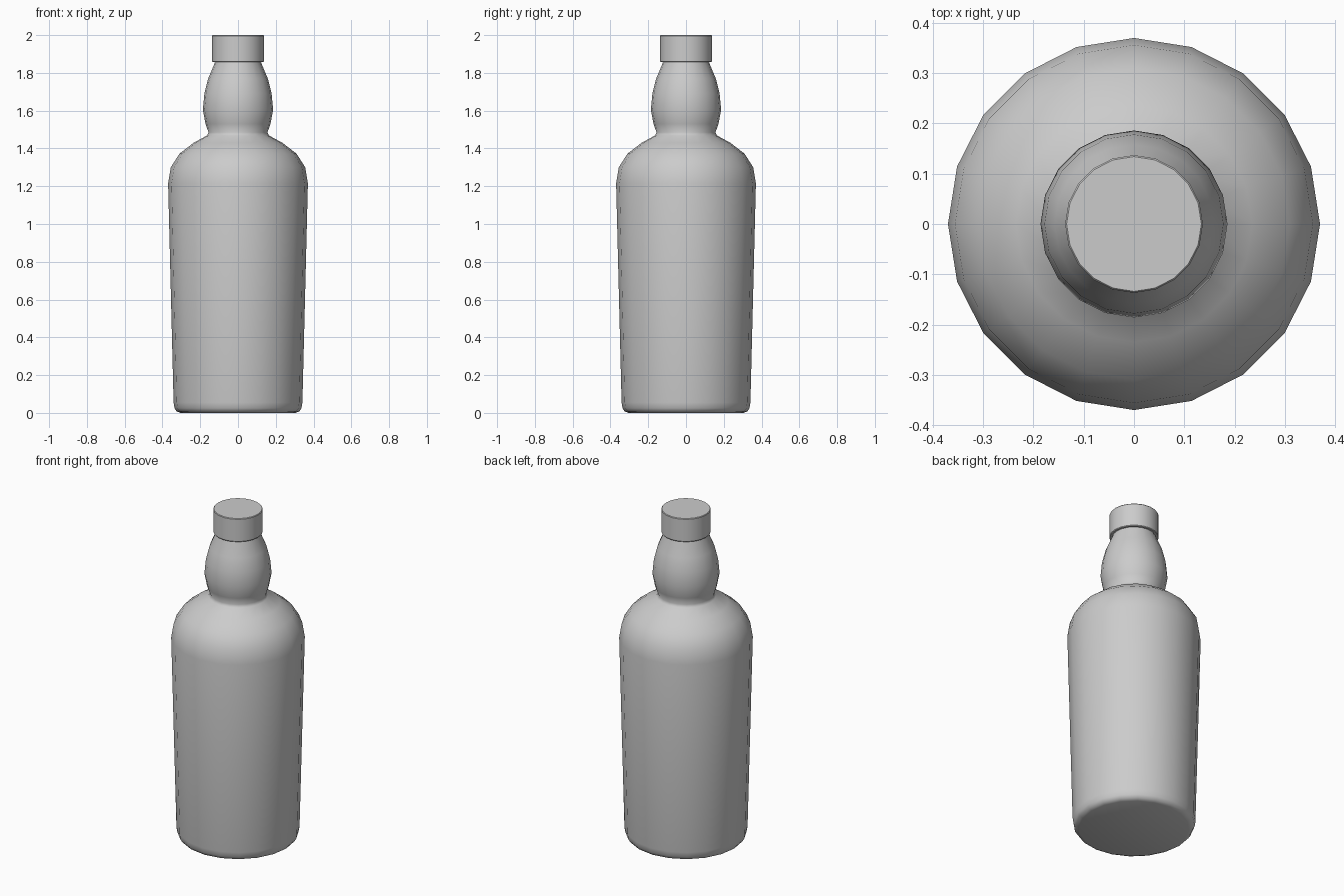
import bpy, bmesh
from math import cos, sin, pi, radians

if "Cube" in bpy.data.objects:
    bpy.data.objects.remove(bpy.data.objects["Cube"])

SIDES = 20


def lathe(name, profile, angle):
    """Revolve (radius, z) points around z and close both ends."""
    bm = bmesh.new()
    rings = [[bm.verts.new((r * cos(2 * pi * i / SIDES), r * sin(2 * pi * i / SIDES), z))
              for i in range(SIDES)] for r, z in profile]
    for low, high in zip(rings, rings[1:]):
        for i in range(SIDES):
            j = (i + 1) % SIDES
            bm.faces.new((low[i], low[j], high[j], high[i]))
    bm.faces.new(rings[0][::-1])
    bm.faces.new(rings[-1])
    mesh = bpy.data.meshes.new(name)
    bm.to_mesh(mesh)
    bm.free()
    obj = bpy.data.objects.new(name, mesh)
    bpy.context.collection.objects.link(obj)
    bpy.ops.object.select_all(action='DESELECT')
    obj.select_set(True)
    bpy.context.view_layer.objects.active = obj
    bpy.ops.object.shade_smooth_by_angle(angle=radians(angle))
    return obj


# Glass: base, tapered body, shoulder and bulbous neck
lathe("bottle_body", [
    (0.305, 0.0), (0.325, 0.008), (0.336, 0.025), (0.341, 0.055),
    (0.370, 1.215), (0.356, 1.30), (0.31, 1.372), (0.235, 1.43),
    (0.165, 1.468), (0.156, 1.485), (0.172, 1.53), (0.186, 1.605),
    (0.178, 1.69), (0.158, 1.77), (0.124, 1.85), (0.12, 1.87)], 60)

# Stopper cap
lathe("cap", [(0.134, 1.857), (0.137, 1.861), (0.137, 1.996), (0.134, 2.0)], 35)
